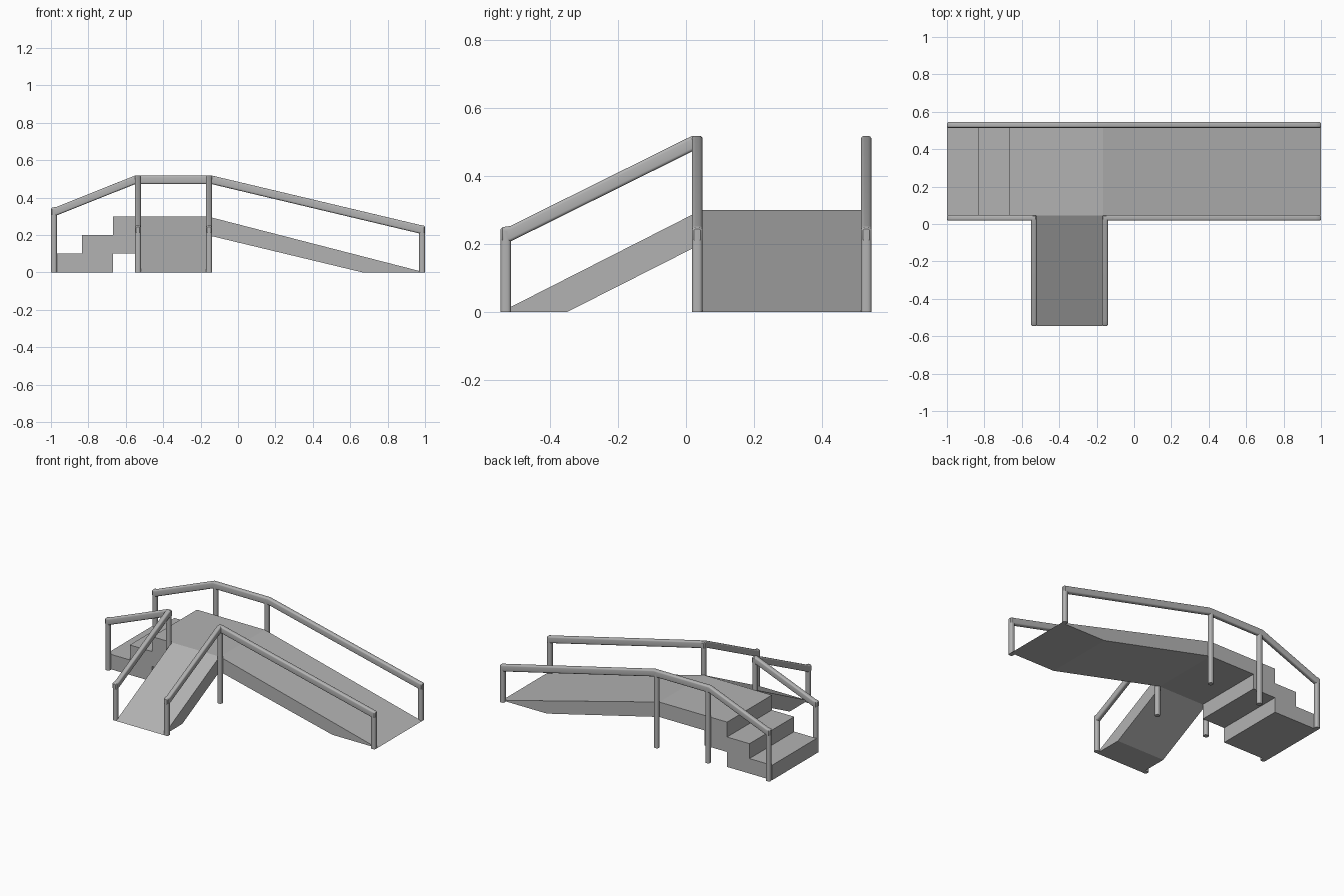
import bpy, bmesh, math
from mathutils import Vector

if "Cube" in bpy.data.objects:
    bpy.data.objects.remove(bpy.data.objects["Cube"])

mat = bpy.data.materials.new("plain grey")
mat.diffuse_color = (0.45, 0.45, 0.45, 1)
mat.use_nodes = True
mat.node_tree.nodes["Principled BSDF"].inputs["Base Color"].default_value = mat.diffuse_color


def finish(name, bm, smooth=False):
    bmesh.ops.recalc_face_normals(bm, faces=bm.faces)
    me = bpy.data.meshes.new(name)
    bm.to_mesh(me)
    bm.free()
    me.materials.append(mat)
    ob = bpy.data.objects.new(name, me)
    bpy.context.collection.objects.link(ob)
    if smooth:
        bpy.ops.object.select_all(action='DESELECT')
        ob.select_set(True)
        bpy.context.view_layer.objects.active = ob
        bpy.ops.object.shade_smooth_by_angle(angle=math.radians(40))
    return ob


def loft(name, rings, smooth=False):
    """Skin matching rings of points and cap both ends."""
    bm = bmesh.new()
    vs = [[bm.verts.new(p) for p in r] for r in rings]
    n = len(vs[0])
    for a, b in zip(vs, vs[1:]):
        for i in range(n):
            j = (i + 1) % n
            bm.faces.new((a[i], a[j], b[j], b[i]))
    bm.faces.new(vs[0][::-1])
    bm.faces.new(vs[-1])
    return finish(name, bm, smooth)


def rounded_rect(hw, hh, r, seg=4):
    pts = []
    for k, (sx, sy) in enumerate(((1, 1), (-1, 1), (-1, -1), (1, -1))):
        for i in range(seg + 1):
            a = math.pi / 2 * (k + i / seg)
            pts.append((sx * (hw - r) + r * math.cos(a), sy * (hh - r) + r * math.sin(a)))
    return pts


W = 0.0155                      # half width of rails and posts
Y0, Y1 = 0.033, 0.53            # main railing lines
XL, XR = -0.535, -0.155         # front ramp railing lines
FRONT = -0.53
H = 0.046                       # rail height


def post(name, x, y, top):
    sec = rounded_rect(W, W, 0.011)
    loft(name, [[(x + a, y + b, z) for a, b in sec] for z in (0, top - 0.012)], True)


def rail(name, path, along_x, c):
    """Sweep an upright rounded section along (distance, top height) points."""
    (s0, z0), (s1, z1) = path[0], path[-1]
    r = 0.006
    d = r if s1 > s0 else -r
    stations = [(s0, z0, r), (s0 + d, z0, 0)]
    stations += [(s, z, 0) for s, z in path[1:-1]]
    stations += [(s1 - d, z1, 0), (s1, z1, r)]
    rings = []
    for s, z, inset in stations:
        sec = rounded_rect(W - inset, H / 2 - inset, 0.010 - inset * 0.8)
        rings.append([(s, c + a, z - H / 2 + b) if along_x else (c + a, s, z - H / 2 + b)
                      for a, b in sec])
    loft(name, rings, True)


# walking surfaces: steps, platform and long ramp share one width
def slab(name, prof, lo, hi, along_y=True):
    loft(name, [[(p, t, z) if along_y else (t, p, z) for p, z in prof] for t in (lo, hi)])


A, B = 0.045, 0.518
x1, x2, x3, x4 = -1, -0.833, -0.667, -0.5
slab("steps", [(x1, 0), (x3, 0), (x3, 0.1), (x4, 0.1), (x4, 0.3), (x3, 0.3),
               (x3, 0.2), (x2, 0.2), (x2, 0.1), (x1, 0.1)], A, B)
slab("platform", [(x4, 0.2), (-0.165, 0.2), (-0.165, 0.3), (x4, 0.3)], A, B)
slab("long_ramp", [(-0.165, 0.2), (0.667, 0), (1, 0), (-0.165, 0.3)], A, B)
slab("front_ramp", [(A, 0.2), (-0.35, 0), (-0.545, 0), (A, 0.3)], XL + 0.013, XR - 0.013, False)

# posts
for tag, y in (("front", Y0), ("back", Y1)):
    for part, x, top in (("steps", -0.9845, 0.346), ("platform_left", XL, 0.518),
                         ("platform_right", XR, 0.518), ("ramp", 0.9845, 0.25)):
        post(f"{tag}_{part}_post", x, y, top)
for tag, x in (("left", XL), ("right", XR)):
    post(f"front_ramp_{tag}_post", x, FRONT, 0.25)

# handrails
left = [(-1, 0.346), (-0.972, 0.35), (XL - W, 0.518)]
right = [(XR + W, 0.518), (0.972, 0.254), (1, 0.25)]
rail("back_handrail", left + right, True, Y1)
rail("front_steps_handrail", left + [(XL + W, 0.518)], True, Y0)
rail("front_long_ramp_handrail", [(XR - W, 0.518)] + right, True, Y0)
for tag, x in (("left", XL), ("right", XR)):
    rail(f"front_ramp_{tag}_handrail",
         [(-0.5455, 0.25), (-0.517, 0.253), (Y0 - W, 0.518), (Y0 + W, 0.518)], False, x)
